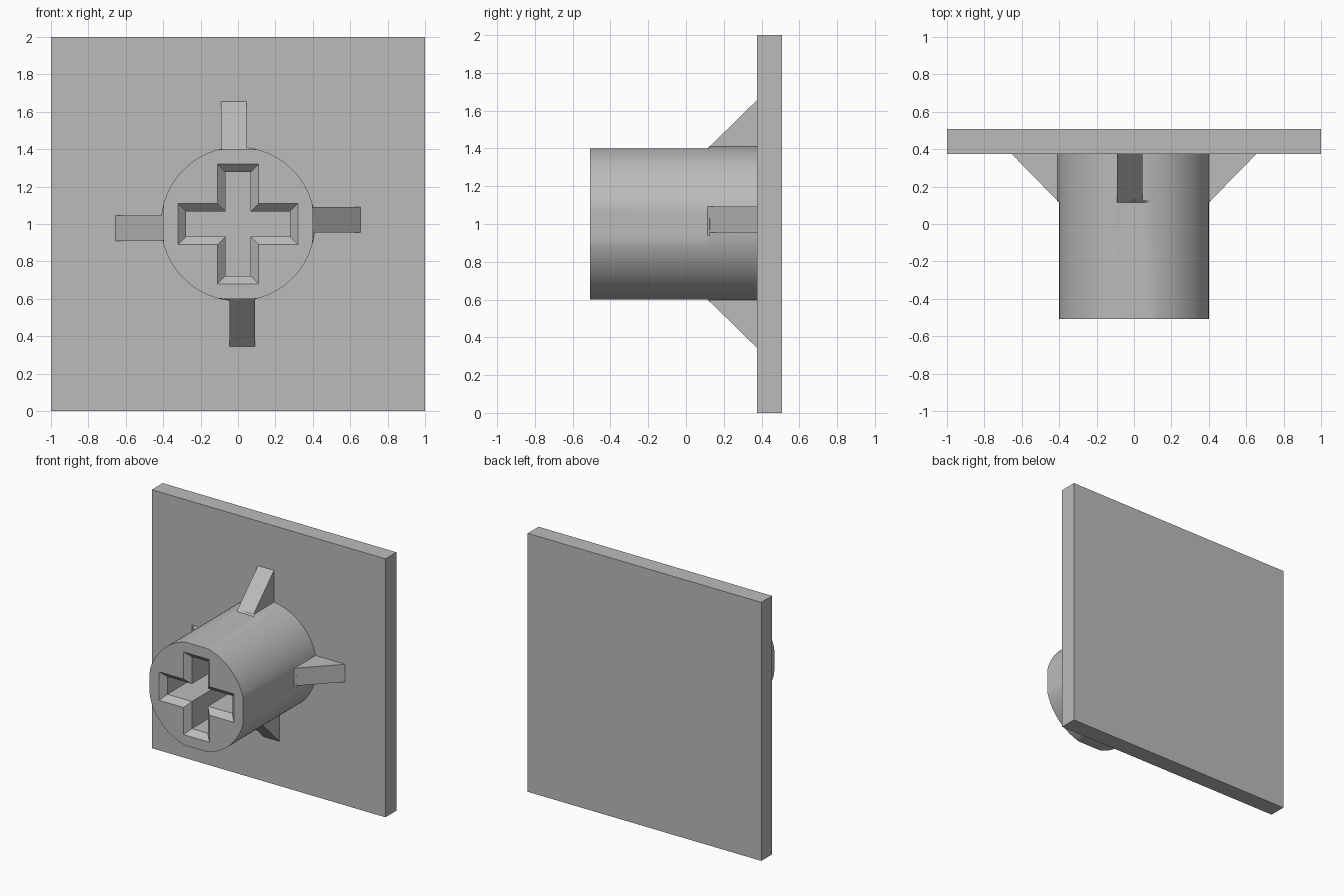
import bpy, bmesh
from math import pi, sin, cos, radians
from mathutils import Matrix

cube = bpy.data.objects.get("Cube")
if cube:
    bpy.data.objects.remove(cube, do_unlink=True)

grey = bpy.data.materials.new("plain grey")
grey.use_nodes = True
grey.diffuse_color = (0.5, 0.5, 0.5, 1)
grey.node_tree.nodes["Principled BSDF"].inputs["Base Color"].default_value = (0.5, 0.5, 0.5, 1)

MID = 1.0          # height of the socket axis
PLATE_Y = 0.375    # front face of the plate
FRONT = -0.508     # front face of the socket
BACK = 0.508


def loft(name, rings):
    """Closed solid through rings of (y, [(x, z), ...]) about the socket axis."""
    bm = bmesh.new()
    loops = [[bm.verts.new((x, y, z + MID)) for x, z in pts] for y, pts in rings]
    n = len(loops[0])
    for a, b in zip(loops, loops[1:]):
        for i in range(n):
            j = (i + 1) % n
            bm.faces.new((a[i], a[j], b[j], b[i]))
    bm.faces.new(loops[0])
    bm.faces.new(loops[-1])
    bmesh.ops.recalc_face_normals(bm, faces=bm.faces)
    mesh = bpy.data.meshes.new(name)
    bm.to_mesh(mesh)
    bm.free()
    mesh.materials.append(grey)
    obj = bpy.data.objects.new(name, mesh)
    bpy.context.collection.objects.link(obj)
    return obj


def cross(reach, half):
    """Outline of a plus sign."""
    quarter = [(reach, -half), (reach, half), (half, half)]
    pts = []
    for _ in range(4):
        pts += quarter
        quarter = [(-z, x) for x, z in quarter]
    return pts


# Square back plate
square = [(-1, -1), (1, -1), (1, 1), (-1, 1)]
loft("back_plate", [(PLATE_Y, square), (BACK, square)])

# Round socket with four shallow flats running back to a full round collar
SEG = 96
circle = [(0.412 * cos(2 * pi * i / SEG), 0.412 * sin(2 * pi * i / SEG)) for i in range(SEG)]
flats = [(max(-0.4, min(0.4, x)), max(-0.4, min(0.4, z))) for x, z in circle]
socket = loft("socket", [(FRONT, flats), (0.115, flats), (0.125, circle), (0.4, circle)])

# Cross-shaped hole with a chamfered mouth
CH = 0.042
cutter = loft("hole_cutter", [
    (FRONT - CH, cross(0.278 + 2 * CH, 0.068 + 2 * CH)),
    (FRONT + CH, cross(0.278, 0.068)),
    (0.45, cross(0.278, 0.068))])
cut = socket.modifiers.new("cross_hole", "BOOLEAN")
cut.object = cutter
cut.operation = "DIFFERENCE"
cut.solver = "EXACT"
bpy.context.view_layer.objects.active = socket
socket.select_set(True)
bpy.ops.object.modifier_apply(modifier=cut.name)
bpy.data.objects.remove(cutter, do_unlink=True)
bpy.ops.object.shade_smooth_by_angle(angle=radians(20))

# Four triangular ribs, each set slightly off centre
for i, side in enumerate(("top", "right", "bottom", "left")):
    bm = bmesh.new()
    profile = [(0.115, 0.4), (0.13, 0.385), (0.4, 0.385), (0.4, 0.655), (PLATE_Y, 0.655)]
    face = bm.faces.new([bm.verts.new((-0.092, y, r)) for y, r in profile])
    ext = bmesh.ops.extrude_face_region(bm, geom=[face])
    moved = [v for v in ext["geom"] if isinstance(v, bmesh.types.BMVert)]
    bmesh.ops.translate(bm, verts=moved, vec=(0.137, 0, 0))
    bmesh.ops.recalc_face_normals(bm, faces=bm.faces)
    turn = Matrix.Translation((0, 0, MID)) @ Matrix.Rotation(-i * pi / 2, 4, "Y")
    bm.transform(turn)
    mesh = bpy.data.meshes.new(side + "_rib")
    bm.to_mesh(mesh)
    bm.free()
    mesh.materials.append(grey)
    bpy.context.collection.objects.link(bpy.data.objects.new(side + "_rib", mesh))
